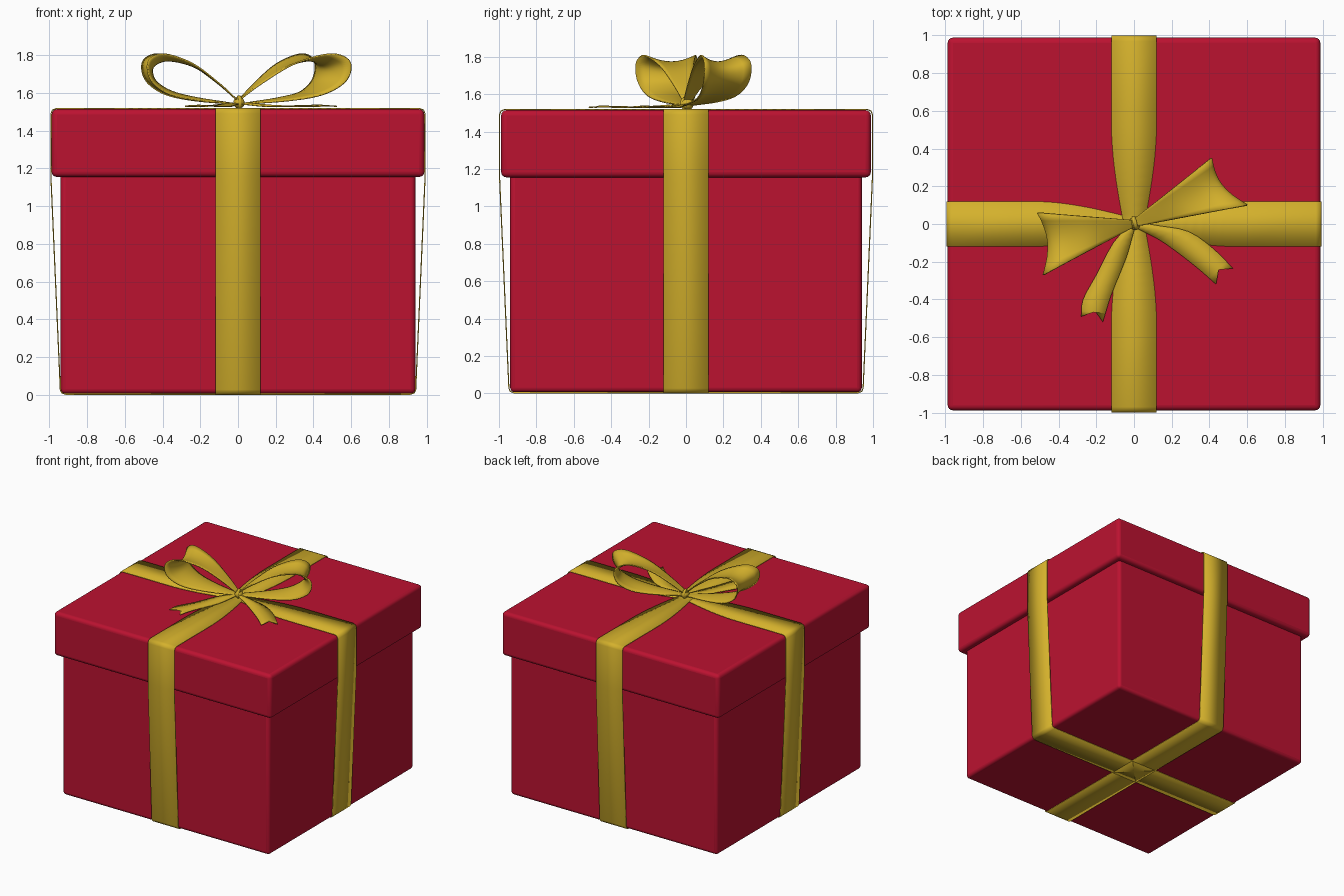
import bpy, bmesh, math
from mathutils import Vector

if "Cube" in bpy.data.objects:
    bpy.data.objects.remove(bpy.data.objects["Cube"])


def material(name, rgb):
    m = bpy.data.materials.new(name)
    m.diffuse_color = (*rgb, 1)
    m.use_nodes = True
    m.node_tree.nodes["Principled BSDF"].inputs["Base Color"].default_value = m.diffuse_color
    return m


RED = material("red_card", (0.50, 0.006, 0.03))
GOLD = material("gold_ribbon", (0.66, 0.44, 0.025))


def finish(ob, mat, angle=40):
    ob.data.materials.append(mat)
    bpy.ops.object.select_all(action='DESELECT')
    ob.select_set(True)
    bpy.context.view_layer.objects.active = ob
    bpy.ops.object.shade_smooth_by_angle(angle=math.radians(angle))
    return ob


def box(name, half, z0, z1, bevel):
    bpy.ops.mesh.primitive_cube_add(size=1, location=(0, 0, (z0 + z1) / 2))
    ob = bpy.context.object
    ob.name = name
    ob.scale = (2 * half, 2 * half, z1 - z0)
    bpy.ops.object.transform_apply(location=False, rotation=False)
    b = ob.modifiers.new("round_edges", 'BEVEL')
    b.width, b.segments = bevel, 4
    return finish(ob, RED)


def spline(pts, steps):
    """Catmull-Rom curve through the points."""
    p = [Vector(q) for q in pts]
    p = [2 * p[0] - p[1]] + p + [2 * p[-1] - p[-2]]
    out = []
    for a, b, c, d in zip(p, p[1:], p[2:], p[3:]):
        for k in range(steps):
            t = k / steps
            out.append(0.5 * (2 * b + (c - a) * t + (2 * a - 5 * b + 4 * c - d) * t ** 2
                              + (3 * b - a - 3 * c + d) * t ** 3))
    return out + [p[-2]]


def cloth(name, rows, thickness, closed=False):
    """Thin ribbon skinned over rows of points."""
    bm = bmesh.new()
    vs = [[bm.verts.new(p) for p in r] for r in rows]
    pairs = list(zip(vs, vs[1:])) + ([(vs[-1], vs[0])] if closed else [])
    for r, s in pairs:
        for i in range(len(r) - 1):
            bm.faces.new((r[i], r[i + 1], s[i + 1], s[i]))
    bmesh.ops.recalc_face_normals(bm, faces=bm.faces)
    me = bpy.data.meshes.new(name)
    bm.to_mesh(me)
    bm.free()
    ob = bpy.data.objects.new(name, me)
    bpy.context.collection.objects.link(ob)
    s = ob.modifiers.new("thickness", 'SOLIDIFY')
    s.thickness, s.offset = thickness, 0
    return finish(ob, GOLD, 50)


# Box and lid
box("box_body", 0.94, 0.006, 1.2, 0.025)
box("box_lid", 0.988, 1.155, 1.514, 0.028)


# Ribbons wrapped around the box, gathered towards the knot on top
def wrap(name, along_y, reach, top, pinch):
    n = 12
    half = [(0.6 * i / n, top) for i in range(n + 1)]
    half += [(reach - 0.028, top), (reach - 0.008, top - 0.008), (reach, top - 0.028),
             (reach, 1.16), (reach - 0.05, 0.028), (reach - 0.058, 0.01),
             (reach - 0.078, 0.003), (0, 0.003)]
    path = half + [(-d, z) for d, z in reversed(half[1:-1])]
    rows = []
    for d, z in path:
        t = min(abs(d) / 0.55, 1) if z > 1.5 else 1
        w = pinch + (0.12 - pinch) * math.sin(t * math.pi / 2)
        rows.append([(s * w, d, z) if along_y else (d, s * w, z) for s in (-1, 1)])
    cloth(name, rows, 0.006, closed=True)


wrap("ribbon_front_to_back", True, 0.997, 1.518, 0.055)
wrap("ribbon_side_to_side", False, 0.992, 1.517, 0.03)

# Bow loops: one side profile (reach, height), flared between two tip points
PROFILE = [(0, 1.558), (0.22, 1.655), (0.5, 1.755), (0.8, 1.806), (0.96, 1.785),
           (1.0, 1.73), (0.94, 1.655), (0.75, 1.592), (0.45, 1.56), (0, 1.54)]


def bow_loop(name, tip_a, tip_b, root_a, root_b):
    rows = []
    for t, z in spline(PROFILE, 5):
        a = Vector(root_a).lerp(Vector(tip_a), t)
        b = Vector(root_b).lerp(Vector(tip_b), t)
        row = []
        for k in range(9):
            s = k / 8
            sag = 4 * s * (1 - s) * t                  # hollow between the edges
            p = a.lerp(b, s) * (1 - 0.08 * sag)
            row.append((p.x, p.y, z + (1.66 - z) * 0.3 * sag))
        rows.append(row)
    cloth(name, rows, 0.008)


bow_loop("bow_loop_left", (-0.51, 0.06), (-0.48, -0.27), (0, 0.02), (0, -0.015))
bow_loop("bow_loop_right", (0.41, 0.35), (0.60, 0.10), (0, 0.025), (0, -0.015))


# Bow tails with a notched end
def bow_tail(name, edge_a, edge_b, notch):
    ea, eb = spline(edge_a, 3), spline(edge_b, 3)
    rows = []
    for i, (a, b) in enumerate(zip(ea, eb)):
        m = Vector(notch) if i == len(ea) - 1 else (a + b) / 2
        t = i / (len(ea) - 1)
        z = 1.528 + 0.012 * (1 - t) ** 2 + 0.003 * math.sin(t * 9)
        rows.append([(a.x, a.y, z), (m.x, m.y, z + 0.004), (b.x, b.y, z)])
    cloth(name, rows, 0.006)


bow_tail("bow_tail_left",
         [(-0.015, 0), (-0.11, -0.10), (-0.20, -0.27), (-0.27, -0.40), (-0.28, -0.49)],
         [(0.01, 0), (-0.012, -0.08), (-0.045, -0.19), (-0.12, -0.375), (-0.165, -0.52)],
         (-0.21, -0.455))
bow_tail("bow_tail_right",
         [(0, 0.01), (0.14, -0.01), (0.29, -0.04), (0.42, -0.13), (0.525, -0.235)],
         [(0, -0.015), (0.06, -0.045), (0.16, -0.10), (0.32, -0.22), (0.435, -0.32)],
         (0.45, -0.235))

# Knot: a soft bead with a band pulled over it
bpy.ops.mesh.primitive_uv_sphere_add(segments=24, ring_count=12, radius=1, location=(0.005, 0.005, 1.548))
knot = bpy.context.object
knot.name = "bow_knot"
knot.scale = (0.03, 0.036, 0.03)
finish(knot, GOLD)
bpy.ops.mesh.primitive_torus_add(major_radius=0.027, minor_radius=0.011, major_segments=24,
                                 minor_segments=10, location=(0.005, 0.005, 1.55),
                                 rotation=(0, math.pi / 2, 0.25))
band = bpy.context.object
band.name = "bow_knot_band"
finish(band, GOLD)
